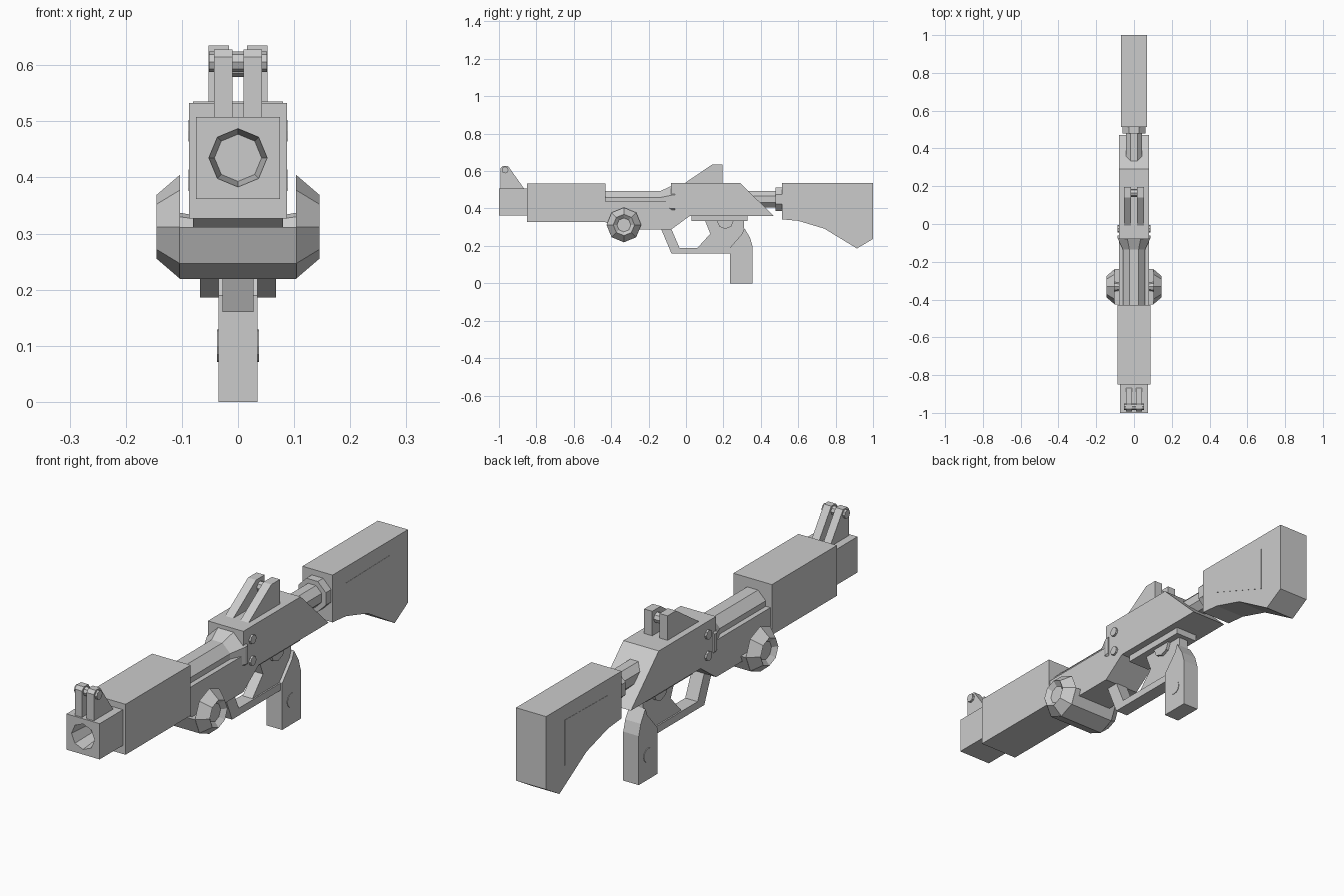
import bpy, bmesh
from math import cos, sin, tau

if "Cube" in bpy.data.objects:
    bpy.data.objects.remove(bpy.data.objects["Cube"])


def finish(name, bm):
    bmesh.ops.recalc_face_normals(bm, faces=bm.faces)
    me = bpy.data.meshes.new(name)
    bm.to_mesh(me)
    bm.free()
    ob = bpy.data.objects.new(name, me)
    bpy.context.collection.objects.link(ob)
    return ob


def plate(name, pts, x0, x1):
    """Side profile of (y, z) points extruded from x0 to x1."""
    bm = bmesh.new()
    a = [bm.verts.new((x0, y, z)) for y, z in pts]
    b = [bm.verts.new((x1, y, z)) for y, z in pts]
    bm.faces.new(a)
    bm.faces.new(b)
    n = len(pts)
    for i in range(n):
        j = (i + 1) % n
        bm.faces.new((a[i], a[j], b[j], b[i]))
    return finish(name, bm)


def box(name, x, y0, y1, z0, z1):
    return plate(name, [(y0, z0), (y1, z0), (y1, z1), (y0, z1)], -x, x)


def lathe(name, axis, centre, rings, sides=8, turn=0.0):
    """Rings of (position, radius) around the x or y axis; centre is the other two coordinates."""
    bm = bmesh.new()
    loops = []
    for p, r in rings:
        loop = []
        for i in range(sides):
            t = tau * (i + turn) / sides
            u, w = centre[0] + r * cos(t), centre[1] + r * sin(t)
            loop.append(bm.verts.new((p, u, w) if axis == 'x' else (u, p, w)))
        loops.append(loop)
    for a, b in zip(loops, loops[1:]):
        for i in range(sides):
            j = (i + 1) % sides
            bm.faces.new((a[i], a[j], b[j], b[i]))
    bm.faces.new(loops[0])
    bm.faces.new(loops[-1])
    return finish(name, bm)


# Muzzle block with tapered eight-sided bore
muzzle = box("muzzle_block", 0.075, -1.0, -0.84, 0.362, 0.508)
bore = lathe("bore_cutter", 'y', (0, 0.435), [(-1.01, 0.053), (-0.9, 0.042)])
bore.hide_render = True
bore.hide_viewport = True
cut = muzzle.modifiers.new("bore", 'BOOLEAN')
cut.object = bore
cut.solver = 'EXACT'

# Handguard, exposed barrel and its flare into the receiver
box("handguard", 0.087, -0.85, -0.43, 0.327, 0.533)
lathe("barrel", 'y', (0, 0.435),
      [(-0.45, 0.064), (-0.135, 0.064), (-0.075, 0.094), (-0.06, 0.094)], turn=0.5)

# Receiver
plate("receiver", [(-0.43, 0.437), (-0.08, 0.437), (-0.08, 0.535), (0.29, 0.535),
                   (0.47, 0.36), (0.02, 0.36), (-0.08, 0.287), (-0.38, 0.287),
                   (-0.43, 0.327)], -0.08, 0.08)
box("receiver_under_plate", 0.05, 0.03, 0.33, 0.333, 0.362)

# Drum belly under the receiver (lower half of an octagon)
DY, DZ, DR = -0.332, 0.312, 0.093
plate("drum_belly", [(DY + DR * cos(tau * i / 8), DZ - DR * sin(tau * i / 8))
                     for i in range(5)], -0.104, 0.104)

# Mirrored details
for side, s in (("left", -1), ("right", 1)):
    lathe("drum_cap_" + side, 'x', (DY, DZ),
          [(s * 0.075, 0.02), (s * 0.103, 0.025), (s * 0.103, DR), (s * 0.145, 0.057),
           (s * 0.128, 0.037)])
    for label, z in (("upper", 0.483), ("lower", 0.395)):
        lathe(f"receiver_bolt_{label}_{side}", 'x', (-0.025, z),
              [(s * 0.075, 0.019), (s * 0.088, 0.019)])
    lathe("grip_disc_" + side, 'x', (0.295, 0.1),
          [(s * 0.03, 0.029), (s * 0.037, 0.029)], sides=12)
    plate("stock_panel_" + side, [(0.60, 0.397), (0.88, 0.29), (0.88, 0.475), (0.60, 0.47)],
          s * 0.06, s * 0.069)
    plate("front_sight_" + side, [(-0.992, 0.505), (-0.992, 0.615), (-0.98, 0.628),
                                  (-0.952, 0.628), (-0.865, 0.505)], s * 0.010, s * 0.043)
    plate("rear_sight_" + side, [(-0.015, 0.53), (0.195, 0.53), (0.195, 0.635),
                                 (0.14, 0.635)], s * 0.016, s * 0.053)

# Sight cross pins
lathe("front_sight_pin", 'x', (-0.967, 0.606), [(-0.052, 0.018), (0.052, 0.018)])
lathe("rear_sight_pin", 'x', (0.165, 0.6), [(-0.03, 0.021), (0.03, 0.021)])

# Trigger guard
plate("trigger_guard", [(-0.135, 0.295), (-0.078, 0.16), (0.24, 0.16), (0.24, 0.19),
                        (-0.035, 0.19), (-0.08, 0.295)], -0.028, 0.028)

# Trigger housing and its pivot
plate("trigger_housing", [(0.10, 0.34), (0.13, 0.265), (0.062, 0.19), (0.24, 0.185),
                          (0.31, 0.275), (0.31, 0.34)], -0.022, 0.022)
lathe("trigger_pivot", 'x', (0.21, 0.335), [(-0.034, 0.045), (0.034, 0.045)])

# Pistol grip
plate("grip", [(0.235, 0.0), (0.355, 0.0), (0.355, 0.2), (0.342, 0.245), (0.312, 0.295),
               (0.30, 0.265), (0.235, 0.19)], -0.035, 0.035)

# Stock tube, collar and stock
lathe("stock_tube", 'y', (0, 0.449), [(0.3, 0.047), (0.52, 0.047)], turn=0.5)
lathe("stock_collar", 'y', (0, 0.449), [(0.478, 0.067), (0.52, 0.067)], turn=0.5)
plate("stock", [(0.513, 0.535), (1.0, 0.535), (1.0, 0.237), (0.914, 0.186), (0.74, 0.292),
                (0.60, 0.334), (0.513, 0.342)], -0.068, 0.068)
